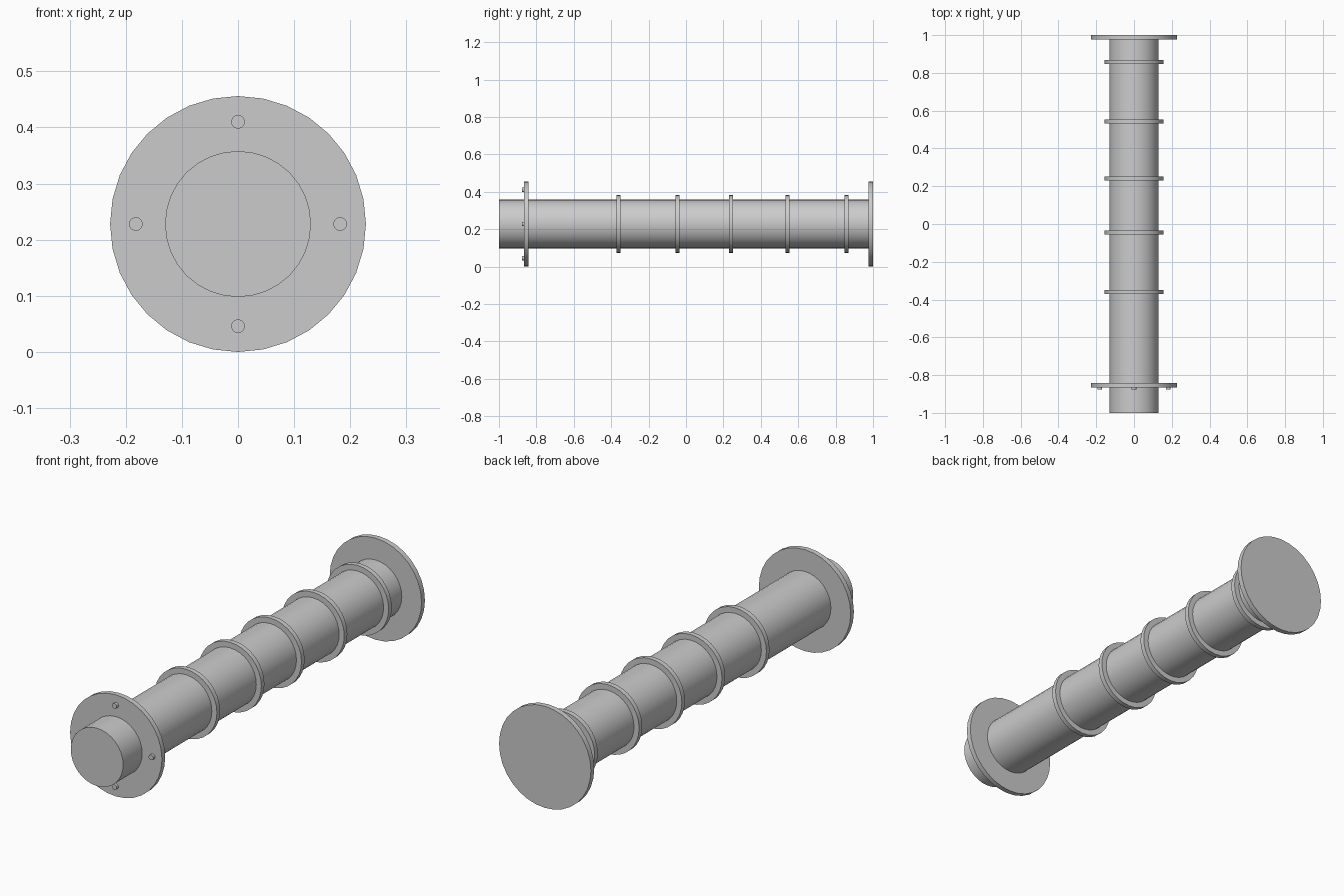
import bpy
from math import pi, cos, sin

cube = bpy.data.objects.get("Cube")
if cube:
    bpy.data.objects.remove(cube, do_unlink=True)

AXIS_Z = 0.228

grey = bpy.data.materials.new("plain_grey")
grey.use_nodes = True
COLOUR = (0.6, 0.6, 0.6, 1)
grey.diffuse_color = COLOUR
grey.node_tree.nodes["Principled BSDF"].inputs["Base Color"].default_value = COLOUR


def disc(name, radius, y0, y1, x=0, z=AXIS_Z, sides=32):
    """Cylinder lying along y, from y0 to y1."""
    bpy.ops.mesh.primitive_cylinder_add(
        vertices=sides, radius=radius, depth=y1 - y0,
        location=(x, (y0 + y1) / 2, z), rotation=(pi / 2, 0, 0))
    obj = bpy.context.object
    obj.name = name
    obj.data.materials.append(grey)
    bpy.ops.object.shade_smooth_by_angle(angle=pi / 6)
    return obj


# Main tube and its two end flanges
disc("tube", 0.13, -1, 0.99)
disc("front_flange", 0.228, -0.865, -0.842)
disc("back_flange", 0.228, 0.976, 1)

# Raised collars along the tube
for i, y in enumerate((-0.36, -0.045, 0.24, 0.543, 0.858)):
    disc(f"collar_{i + 1}", 0.155, y - 0.011, y + 0.011)

# Bolts on the front flange
for i in range(4):
    a = i * pi / 2
    disc(f"bolt_{i + 1}", 0.012, -0.877, -0.85,
         0.182 * cos(a), AXIS_Z + 0.182 * sin(a))
